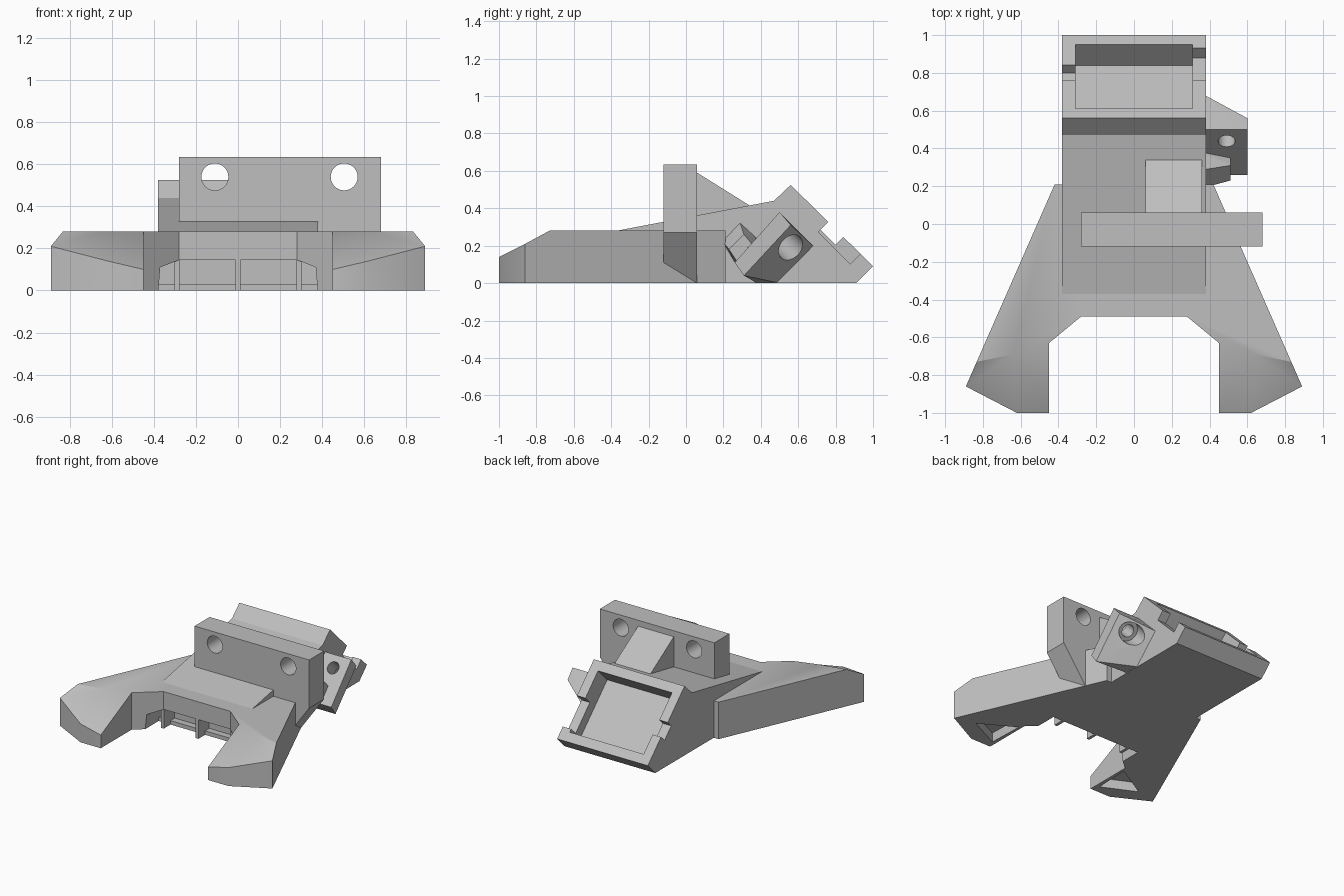
import bpy, bmesh, math
from mathutils import Vector, Matrix

old = bpy.data.objects.get("Cube")
if old:
    bpy.data.objects.remove(old, do_unlink=True)

grey = bpy.data.materials.new("matte grey")
grey.use_nodes = True
grey.diffuse_color = (0.52, 0.52, 0.52, 1)
grey.node_tree.nodes["Principled BSDF"].inputs["Base Color"].default_value = (0.52, 0.52, 0.52, 1)


def finish(name, bm):
    bmesh.ops.recalc_face_normals(bm, faces=bm.faces)
    mesh = bpy.data.meshes.new(name)
    bm.to_mesh(mesh)
    bm.free()
    obj = bpy.data.objects.new(name, mesh)
    bpy.context.collection.objects.link(obj)
    mesh.materials.append(grey)
    return obj


def prism(name, profile, axis, start, end):
    """Extrude a 2D profile along x, y or z."""
    place = {"x": lambda p, t: (t, p[0], p[1]),
             "y": lambda p, t: (p[0], t, p[1]),
             "z": lambda p, t: (p[0], p[1], t)}[axis]
    bm = bmesh.new()
    face = bm.faces.new([bm.verts.new(place(p, start)) for p in profile])
    new = bmesh.ops.extrude_face_region(bm, geom=[face])["geom"]
    shift = Vector(place((0, 0), end - start))
    bmesh.ops.translate(bm, vec=shift, verts=[v for v in new if isinstance(v, bmesh.types.BMVert)])
    return finish(name, bm)


def hull(name, points):
    bm = bmesh.new()
    for p in points:
        bm.verts.new(p)
    bmesh.ops.convex_hull(bm, input=bm.verts)
    bmesh.ops.dissolve_limit(bm, angle_limit=0.02, verts=bm.verts, edges=bm.edges)
    return finish(name, bm)


def rod(centre, direction, radius, length):
    bm = bmesh.new()
    turn = Vector(direction).to_track_quat("Z", "Y").to_matrix().to_4x4()
    bmesh.ops.create_cone(bm, cap_ends=True, segments=40, radius1=radius, radius2=radius,
                          depth=length, matrix=Matrix.Translation(centre) @ turn)
    return finish("hole_cutter", bm)


def cut(target, *cutters):
    bpy.context.view_layer.objects.active = target
    for c in cutters:
        c.hide_render = True
        mod = target.modifiers.new("cut", "BOOLEAN")
        mod.operation = "DIFFERENCE"
        mod.solver = "EXACT"
        mod.object = c
        bpy.ops.object.modifier_apply(modifier=mod.name)
        bpy.data.objects.remove(c, do_unlink=True)


# Forked base: half outline with top heights, mirrored
half = [(.28, -.49, .28), (.45, -.63, .28), (.45, -1, .10), (.62, -1, .14),
        (.89, -.86, .21), (.833, -.73, .28), (.42, .21, .28)]
bm = bmesh.new()
sides = []
for s in (1, -1):
    top = [bm.verts.new((s * x, y, z)) for x, y, z in half]
    low = [bm.verts.new((s * x, y, 0)) for x, y, z in half]
    ridge = bm.verts.new((s * .64, -.69, .28))
    for i in range(len(half) - 1):
        bm.faces.new((top[i], top[i + 1], low[i + 1], low[i]))
    for i in range(1, 5):
        bm.faces.new((ridge, top[i], top[i + 1]))
    sides.append((top, low, ridge))
(ta, la, ra), (tb, lb, rb) = sides
bm.faces.new([ta[0], ta[1], ra, ta[5], ta[6], tb[6], tb[5], rb, tb[1], tb[0]])
bm.faces.new(la + lb[::-1])
for i in (0, -1):
    bm.faces.new((ta[i], tb[i], lb[i], la[i]))
base = finish("forked_base", bm)

# Front recess and triangular pockets under the feet
cut(base, prism("recess_cutter", [(-.38, -.02), (.38, -.02), (.37, .11), (.28, .145),
                                  (-.28, .145), (-.37, .11)], "y", -.8, -.36))
for s in (1, -1):
    cut(base, prism("foot_cutter", [(s * .48, -.94), (s * .47, -.67), (s * .73, -.82)],
                    "z", -.05, .07))

# Recess ribs and floor lip
for n, x in (("right", -.29), ("middle", 0), ("left", .29)):
    prism(n + "_rib", [(-.49, 0), (-.35, 0), (-.35, .15), (-.49, .15)], "x", x - .011, x + .011)
prism("recess_lip", [(-.41, 0), (-.35, 0), (-.35, .03), (-.41, .03)], "x", -.38, .38)

# Tail block with slanted socket and side notches
tail = prism("tail_block", [(-.37, .28), (.47, .44), (.56, .525), (1, .09), (.91, 0), (-.3, 0)],
             "x", -.38, .38)


def slanted_cutter(upper, lower, depth, x0, x1):
    """Box cut square into the slanted back face."""
    profile = [(upper[0] + .1, upper[1] + .1), (lower[0] + .1, lower[1] + .1),
               (lower[0] - depth, lower[1] - depth), (upper[0] - depth, upper[1] - depth)]
    return prism("slant_cutter", profile, "x", x0, x1)


cut(tail,
    slanted_cutter((.61, .475), (.95, .14), .11, -.31, .31),
    slanted_cutter((.76, .325), (.84, .245), .04, -.5, -.29),
    slanted_cutter((.76, .325), (.93, .155), .052, .29, .5))

# Upright mounting plate with two holes
plate = prism("mounting_plate", [(-.28, .635), (.68, .635), (.68, .27), (.486, 0), (-.28, .1)],
              "y", -.12, .06)
cut(plate, *[rod((x, 0, .54), (0, 1, 0), .064, 1) for x in (-.11, .505)])
prism("plate_gusset", [(.05, .595), (.06, .59), (.34, .415), (.34, .3), (.05, .3)], "x", .06, .36)

# Tilted side ear with stepped bore
inner = [(.26, .11), (.5, .38), (.69, .19), (.5, 0), (.38, 0)]
outer = [(.26, .11), (.5, .38), (.56, .31), (.31, .04)]
ear = hull("side_ear", [(.36, y, z) for y, z in inner] + [(.6, y, z) for y, z in outer])
cut(ear, rod((.49, .5, .25), (0, 1, -1), .045, .8),
    rod((.49, .66, .09), (0, 1, -1), .075, .4))
brace_in = [(.286, .33), (.38, .245), (.26, .11), (.19, .23)]
brace_out = [(.31, .26), (.35, .212), (.27, .12), (.23, .18)]
hull("ear_brace", [(.36, y, z) for y, z in brace_in] + [(.51, y, z) for y, z in brace_out])

# Soft shading on bores and foot slopes, crisp edges elsewhere
for obj in (base, plate, ear):
    bpy.ops.object.select_all(action="DESELECT")
    obj.select_set(True)
    bpy.context.view_layer.objects.active = obj
    bpy.ops.object.shade_smooth_by_angle(angle=math.radians(28))
